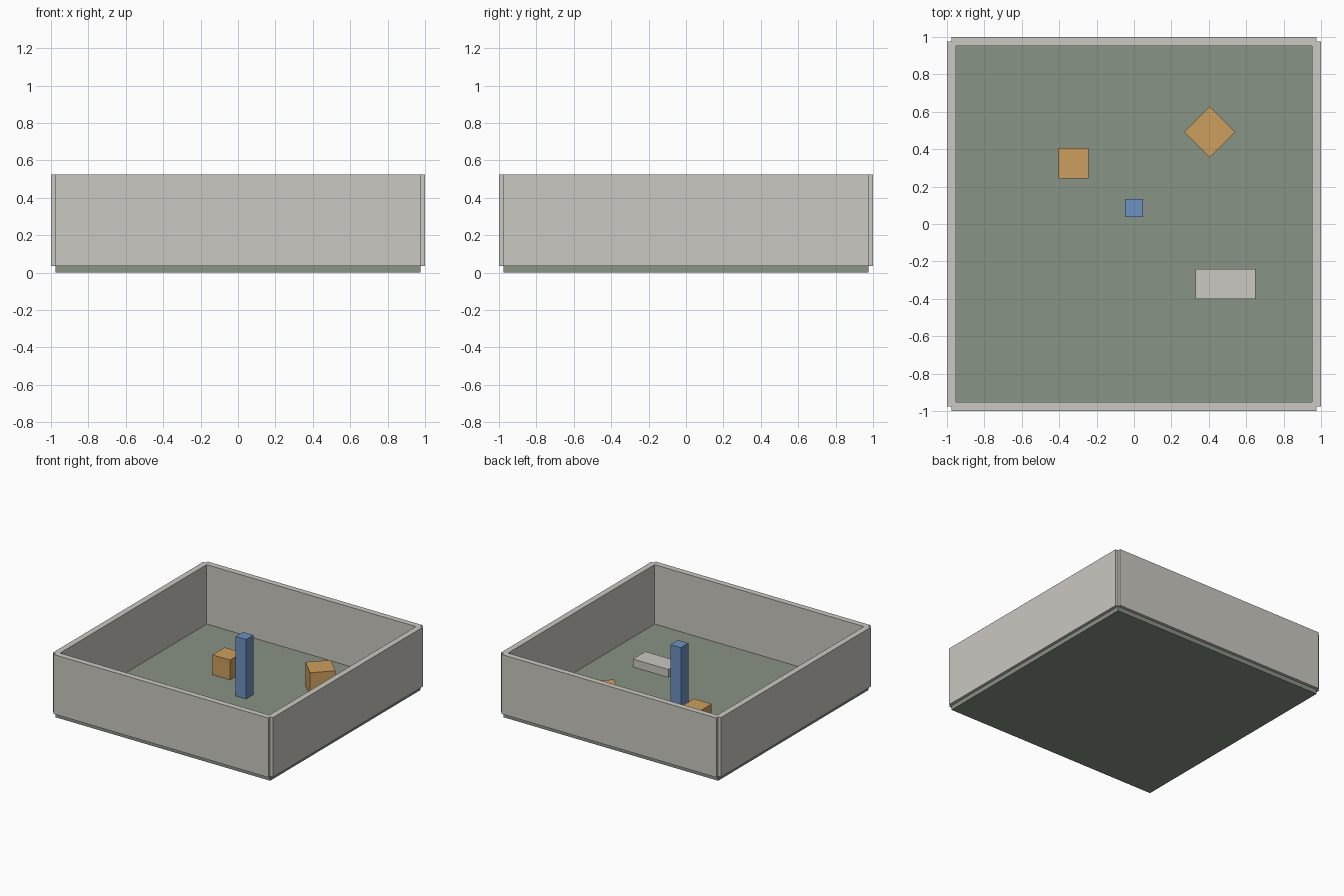
import bpy
import math

cube = bpy.data.objects.get("Cube")
if cube:
    bpy.data.objects.remove(cube, do_unlink=True)


def to_linear(c):
    c /= 255
    return c / 12.92 if c <= 0.04045 else ((c + 0.055) / 1.055) ** 2.4


def make_material(name, rgb):
    mat = bpy.data.materials.new(name)
    mat.use_nodes = True
    color = [to_linear(c) for c in rgb] + [1]
    mat.diffuse_color = color
    mat.node_tree.nodes["Principled BSDF"].inputs["Base Color"].default_value = color
    return mat


stone = make_material("pale_grey", (203, 200, 193))
green = make_material("grey_green", (136, 147, 133))
orange = make_material("orange", (204, 159, 94))
blue = make_material("blue", (109, 145, 193))


def box(name, center, size, bottom, mat, turn=0):
    """Box standing on height `bottom`, turned about z."""
    x, y = center
    bpy.ops.mesh.primitive_cube_add(size=1, location=(x, y, bottom + size[2] / 2))
    obj = bpy.context.object
    obj.name = name
    obj.scale = size
    bpy.ops.object.transform_apply(location=False, rotation=False, scale=True)
    obj.rotation_euler.z = math.radians(turn)
    obj.data.materials.append(mat)
    return obj


FLOOR = 0.0366      # floor thickness
SPAN = 1.951        # floor side and wall length
WALL = 0.0488       # wall thickness
HEIGHT = 0.488      # wall height

# Floor slab
box("floor", (0, 0), (SPAN, SPAN, FLOOR), 0, green)

# Walls centred on the floor edges, leaving small notches at the corners
for side, s in (("back", 1), ("front", -1)):
    box(side + "_wall", (0, s * SPAN / 2), (SPAN, WALL, HEIGHT), FLOOR, stone)
for side, s in (("left", 1), ("right", -1)):
    box(side + "_wall", (s * SPAN / 2, 0), (WALL, SPAN, HEIGHT), FLOOR, stone)

# Objects standing on the floor
box("post", (0, 0.086), (0.095, 0.097, HEIGHT), FLOOR, blue)
box("crate", (-0.324, 0.325), (0.161, 0.161, 0.163), FLOOR, orange)
box("turned_crate", (0.405, 0.492), (0.193, 0.193, 0.19), FLOOR, orange, 45)
box("low_block", (0.489, -0.32), (0.322, 0.161, 0.065), FLOOR, stone)
